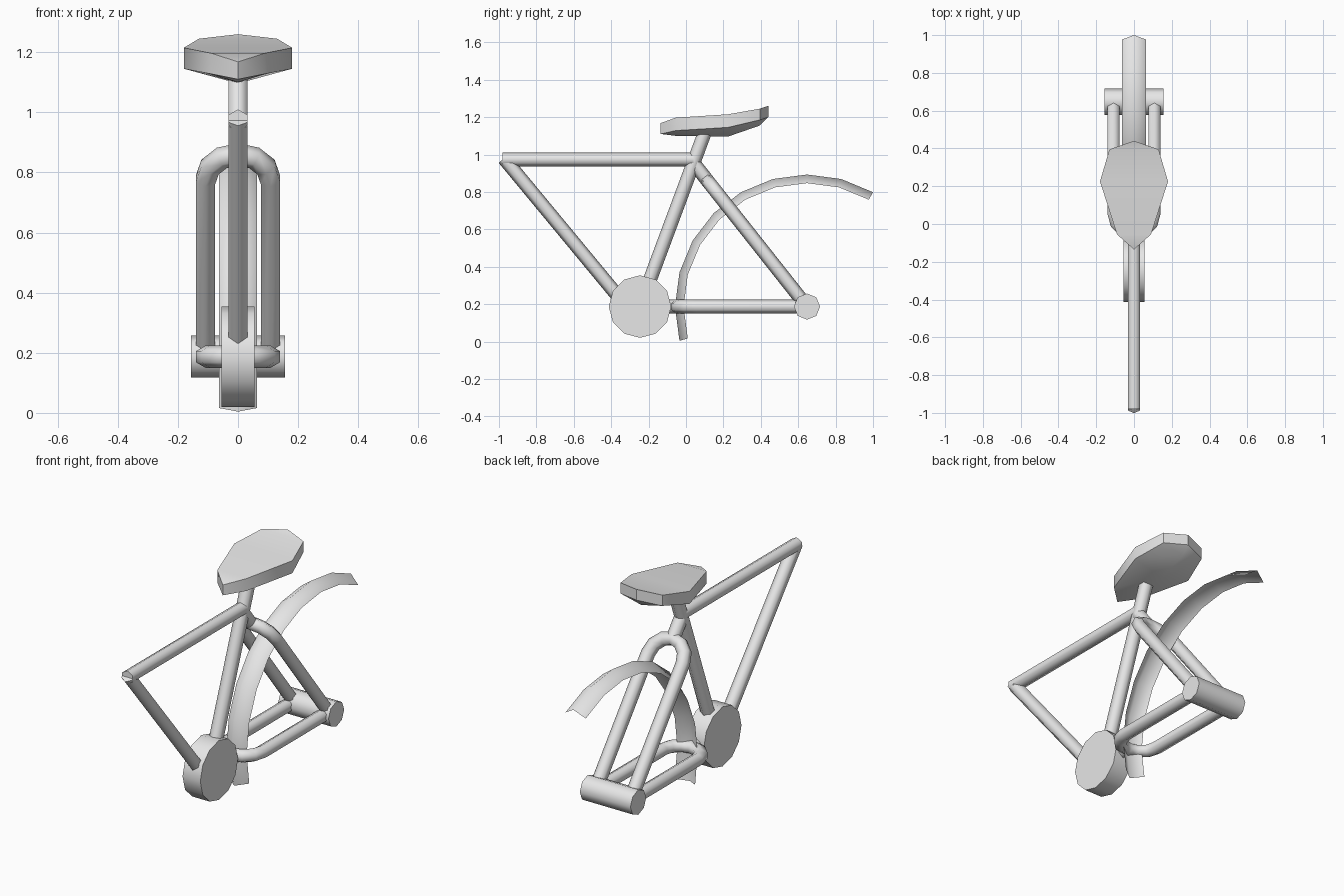
import bpy, bmesh
from math import sin, cos, pi, radians
from mathutils import Vector

cube = bpy.data.objects.get("Cube")
if cube:
    bpy.data.objects.remove(cube)

grey = bpy.data.materials.new("plain_grey")
grey.use_nodes = True
grey.diffuse_color = (0.8, 0.8, 0.8, 1)
grey.node_tree.nodes["Principled BSDF"].inputs["Base Color"].default_value = (0.8, 0.8, 0.8, 1)

X = Vector((1, 0, 0))
TUBE_R = 0.037
CRANK = Vector((0, -0.246, 0.187))
HUB = Vector((0, 0.647, 0.187))


def finish(name, bm, angle=75, closed=True):
    if closed:
        bmesh.ops.recalc_face_normals(bm, faces=bm.faces)
    mesh = bpy.data.meshes.new(name)
    bm.to_mesh(mesh)
    bm.free()
    mesh.materials.append(grey)
    for p in mesh.polygons:
        p.use_smooth = True
    mesh.set_sharp_from_angle(angle=radians(angle))
    obj = bpy.data.objects.new(name, mesh)
    bpy.context.collection.objects.link(obj)


def sweep(name, path, normal, sides=6, r=TUBE_R):
    """Capped tube along a path lying in the plane with the given normal."""
    bm = bmesh.new()
    rings = []
    for i, p in enumerate(path):
        a = (p - path[i - 1]).normalized() if i else None
        b = (path[i + 1] - p).normalized() if i < len(path) - 1 else None
        t = ((a or b) + (b or a)).normalized()
        side = t.cross(normal).normalized()
        stretch = 1 / t.dot(a or b)          # keeps the width through mitred bends
        rings.append([bm.verts.new(p + r * (cos(k * 2 * pi / sides) * normal
                      + sin(k * 2 * pi / sides) * stretch * side)) for k in range(sides)])
    for lo, hi in zip(rings, rings[1:]):
        for k in range(sides):
            j = (k + 1) % sides
            bm.faces.new((lo[k], lo[j], hi[j], hi[k]))
    bm.faces.new(rings[0])
    bm.faces.new(rings[-1])
    finish(name, bm)


def tube(name, y0, z0, y1, z1):
    a, b = Vector((0, y0, z0)), Vector((0, y1, z1))
    sweep(name, [a, b], X.cross(b - a).normalized())


def drum(name, centre, r, half, sides):
    sweep(name, [centre - X * half, centre + X * half], Vector((0, 1, 0)), sides, r)


def fork(name, start, half=0.108):
    """U-shaped pair of stays from the hub, rounded around the start of the bend."""
    d = (start - HUB).normalized()
    arch = [start + half * (cos(k * pi / 6) * X + sin(k * pi / 6) * d) for k in range(7)]
    sweep(name, [HUB + X * half] + arch + [HUB - X * half], X.cross(d))


# Frame tubes
tube("top_tube", -0.98, 0.973, 0.04, 0.973)
tube("down_tube", -0.973, 0.979, -0.34, 0.214)
tube("seat_tube", CRANK.y, CRANK.z, 0.105, 1.13)

# Rear stays with the short tubes that join them to the frame
fork("seat_stays", Vector((0, 0.182, 0.775)))
tube("seat_stay_joint", 0.04, 0.955, 0.115, 0.86)
fork("chain_stays", Vector((0, 0.056, 0.187)))
tube("chain_stay_joint", CRANK.y, CRANK.z, -0.052, 0.187)

# Crank housing and rear hub
drum("crank_housing", CRANK, 0.167, 0.055, 12)
drum("rear_hub", HUB, 0.07, 0.157, 8)

# Rear mudguard: a thin ridged sheet following the wheel
bm = bmesh.new()
rows = []
for i in range(10):
    a = radians(60 + 15 * i)
    rows.append([bm.verts.new(HUB + Vector((x, r * cos(a), r * sin(a))))
                 for x, r in ((-0.063, 0.66), (0, 0.706), (0.063, 0.66))])
for p, q in zip(rows, rows[1:]):
    for k in range(2):
        bm.faces.new((p[k], q[k], q[k + 1], p[k + 1]))
bm.normal_update()
bm.faces.ensure_lookup_table()
if bm.faces[0].normal.z < 0:
    bmesh.ops.reverse_faces(bm, faces=bm.faces)
finish("rear_mudguard", bm, closed=False)

# Saddle stations: y, half width, top height, lower rim height, underside height
stations = [(-0.135, 0, 1.168, 1.11, 1.11),
            (-0.055, 0.09, 1.197, 1.128, 1.1),
            (0.225, 0.18, 1.215, 1.145, 1.096),
            (0.395, 0.13, 1.245, 1.185, 1.155),
            (0.44, 0, 1.26, 1.2, 1.2)]
bm = bmesh.new()
loops = []
for y, w, top, rim, under in stations:
    if w:
        pts = [(-w, y, top), (w, y, top), (w, y, rim), (0, y, under), (-w, y, rim)]
        loops.append([bm.verts.new(p) for p in pts])
    else:
        t, b = bm.verts.new((0, y, top)), bm.verts.new((0, y, rim))
        loops.append([t, t, b, b, b])
for p, q in zip(loops, loops[1:]):
    for k in range(5):
        j = (k + 1) % 5
        corners = list(dict.fromkeys((p[k], p[j], q[j], q[k])))
        if len(corners) > 2:
            bm.faces.new(corners)
finish("saddle", bm, angle=35)
